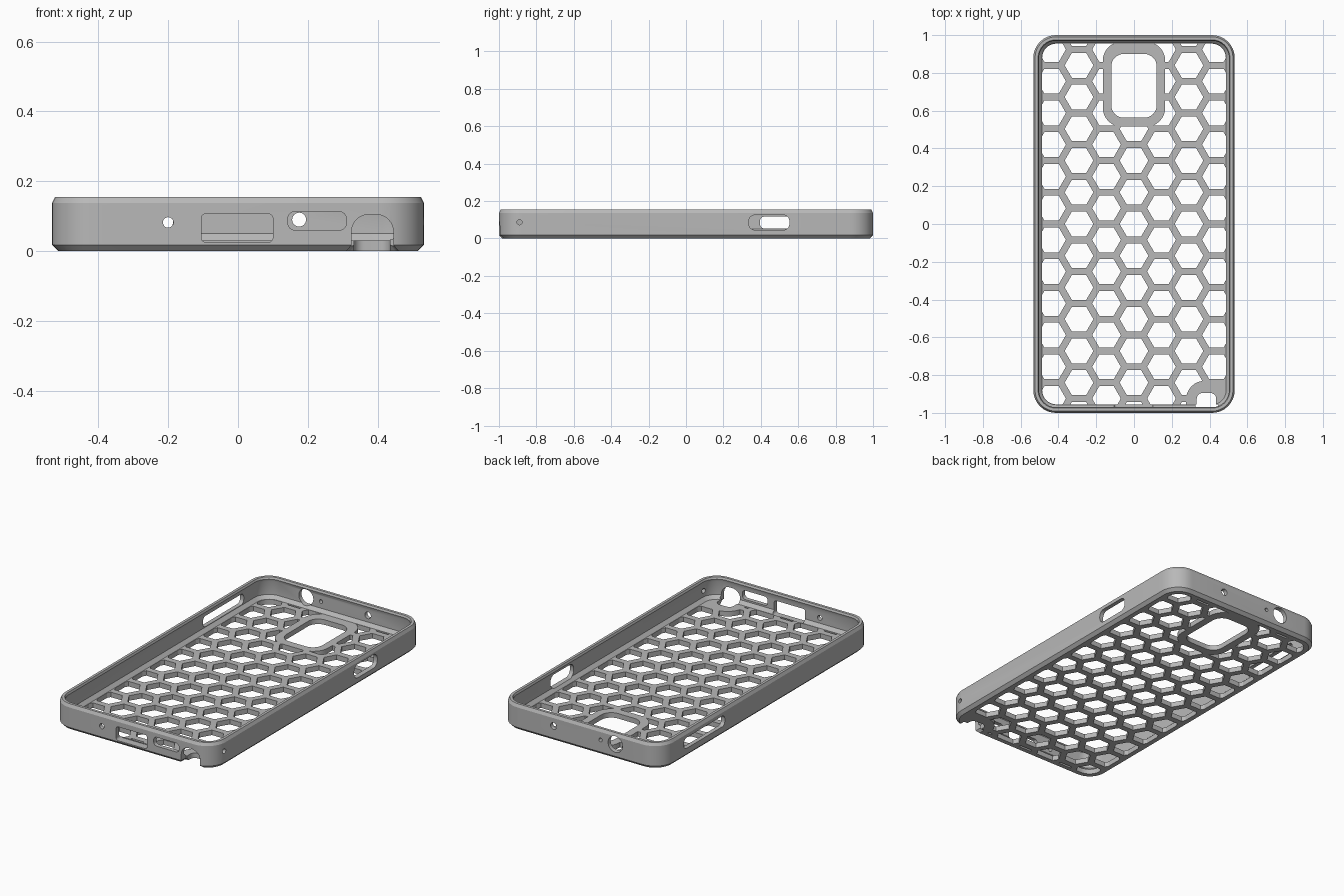
import bpy, bmesh, math

if "Cube" in bpy.data.objects:
    bpy.data.objects.remove(bpy.data.objects["Cube"])

GREY = bpy.data.materials.new("mid_grey")
GREY.diffuse_color = (0.48, 0.48, 0.48, 1)
GREY.use_nodes = True
GREY.node_tree.nodes["Principled BSDF"].inputs["Base Color"].default_value = GREY.diffuse_color


def rrect(x0, x1, y0, y1, r, n=8):
    """Rounded rectangle outline, counter-clockwise."""
    pts = []
    corners = [(x1 - r, y1 - r), (x0 + r, y1 - r), (x0 + r, y0 + r), (x1 - r, y0 + r)]
    for q, (cx, cy) in enumerate(corners):
        for i in range(n + 1):
            a = math.pi / 2 * (q + i / n)
            pts.append((cx + r * math.cos(a), cy + r * math.sin(a)))
    return pts


def circle(cx, cy, r, n=24, turn=0.0):
    return [(cx + r * math.cos(math.tau * i / n + turn),
             cy + r * math.sin(math.tau * i / n + turn)) for i in range(n)]


def add_loft(bm, rings):
    """Skin a stack of equal-length rings and cap both ends."""
    vs = [[bm.verts.new(p) for p in ring] for ring in rings]
    for a, b in zip(vs, vs[1:]):
        for i in range(len(a)):
            j = (i + 1) % len(a)
            bm.faces.new((a[i], a[j], b[j], b[i]))
    bm.faces.new(vs[0][::-1])
    bm.faces.new(vs[-1])


def finish(bm, name):
    bmesh.ops.recalc_face_normals(bm, faces=bm.faces)
    me = bpy.data.meshes.new(name)
    bm.to_mesh(me)
    bm.free()
    me.materials.append(GREY)
    ob = bpy.data.objects.new(name, me)
    bpy.context.collection.objects.link(ob)
    return ob


def loft(name, rings):
    bm = bmesh.new()
    add_loft(bm, rings)
    return finish(bm, name)


AXES = {'x': lambda u, v, w: (w, u, v),
        'y': lambda u, v, w: (u, w, v),
        'z': lambda u, v, w: (u, v, w)}


def prism(axis, outline, w0, w1):
    f = AXES[axis]
    return loft("cutter", [[f(u, v, w) for u, v in outline] for w in (w0, w1)])


def boolean(ob, tool, op='DIFFERENCE'):
    """Apply a boolean and discard the tool."""
    tool.hide_render = True
    m = ob.modifiers.new("cut", 'BOOLEAN')
    m.operation, m.object, m.solver = op, tool, 'EXACT'
    bpy.context.view_layer.objects.active = ob
    bpy.ops.object.modifier_apply(modifier=m.name)
    bpy.data.objects.remove(tool)


# Tray shell: outside from bottom to top, then down the inside to the floor
levels = [(.515, .982, .102, 0), (.533, 1, .12, .018), (.533, 1, .12, .137), (.524, .991, .111, .155),
          (.508, .975, .095, .155), (.503, .970, .09, .143), (.508, .975, .095, .128),
          (.508, .975, .095, .05), (.488, .957, .077, .03)]
case = loft("phone_case", [[(x, y, z) for x, y in rrect(-hx, hx, -hy, hy, r)]
                           for hx, hy, r, z in levels])

# Front openings: microphone, charging port, speaker, stylus arch
FRONT, BACK = (-1.1, -.955), (.94, 1.1)
for outline in (circle(-.2, .082, .015), rrect(-.105, .1, .025, .107, .014),
                rrect(.143, .31, .06, .113, .02), rrect(.325, .445, -.1, .105, .05)):
    boolean(case, prism('y', outline, *FRONT))

# Back openings: audio jack, small microphone, sensor hole
for outline in (circle(-.233, .09, .048, 32), circle(-.135, .09, .011), circle(.175, .09, .02)):
    boolean(case, prism('y', outline, *BACK))

# Side openings: power slot and strap hole on the right, volume slot on the left
boolean(case, prism('x', rrect(.335, .553, .045, .126, .035), .45, .6))
boolean(case, prism('x', circle(-.89, .087, .014), .45, .6))
boolean(case, prism('x', rrect(.395, .78, .053, .117, .025), -.6, -.45))

# Stylus notch through the floor, with a flared lower edge
boolean(case, prism('z', rrect(.332, .435, -1.1, -.895, .03), -.1, .06))
flare = [[(x, y, z) for x, y in rrect(.325 - d, .445 + d, -1.1, -.955 + d, .01)]
         for d, z in ((.017, -.003), (0, .017))]
boolean(case, loft("cutter", flare))

# Camera window
boolean(case, prism('z', rrect(-.12, .12, .563, .9, .065), -.1, .1))

# Honeycomb cells
PITCH = .168
bm = bmesh.new()
for col in range(-3, 4):
    for row in range(-6, 7):
        x = col * PITCH * math.sqrt(3) / 2
        y = (row + (.5 if col % 2 else 0)) * PITCH
        if abs(y) < 1.02:
            hexagon = circle(x, y, .076, 6)
            add_loft(bm, [[(u, v, w) for u, v in hexagon] for w in (-.1, .1)])
cells = finish(bm, "honeycomb_cutter")

# Keep the cells inside the floor and clear of the camera rim and stylus pad
boolean(cells, prism('z', rrect(-.486, .486, -.955, .955, .075), -.08, .08), 'INTERSECT')
boolean(cells, prism('z', rrect(-.165, .165, .515, .965, .1), -.2, .2))
boolean(cells, prism('z', rrect(.275, .7, -1.2, -.83, .1), -.2, .2))
boolean(case, cells)

# Smooth the rounded corners, keep edges crisp
bpy.ops.object.select_all(action='DESELECT')
case.select_set(True)
bpy.context.view_layer.objects.active = case
bpy.ops.object.shade_smooth_by_angle(angle=math.radians(25))
